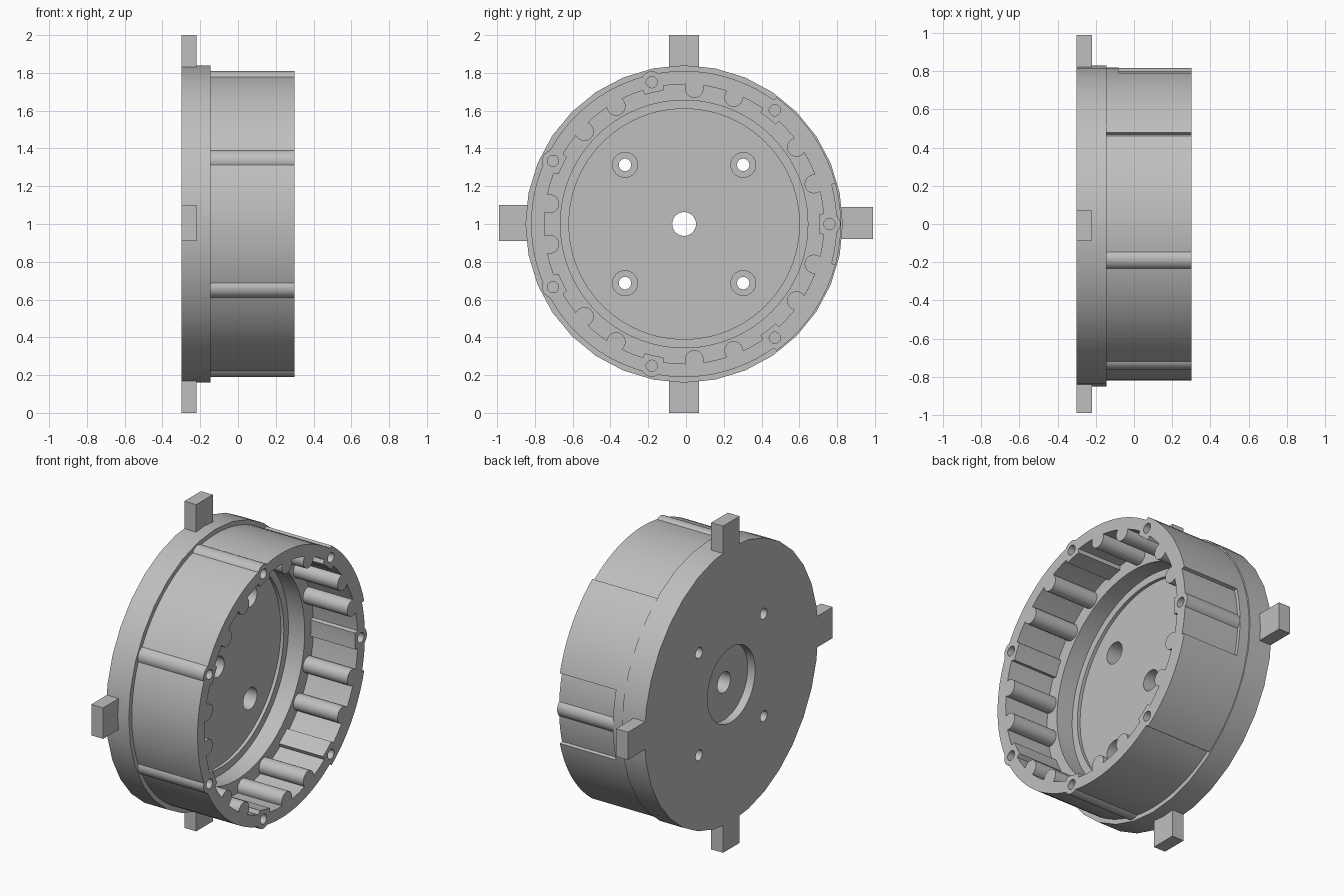
import bpy, bmesh
from math import sin, cos, pi, radians

if "Cube" in bpy.data.objects:
    bpy.data.objects.remove(bpy.data.objects["Cube"], do_unlink=True)

CY, CZ = -0.01, 1.0          # centre of the round housing
BACK, RIM = -0.3, 0.3        # ends along x

grey = bpy.data.materials.new("plain grey")
grey.use_nodes = True
grey.diffuse_color = (0.52, 0.52, 0.52, 1)
grey.node_tree.nodes["Principled BSDF"].inputs["Base Color"].default_value = grey.diffuse_color


def polar(r, a, y=0, z=0):
    return (y + r * cos(a), z + r * sin(a))


def circle(r, n, y=0, z=0):
    return [polar(r, 2 * pi * i / n, y, z) for i in range(n)]


def sector(r0, r1, half, n):
    angles = [half * (2 * i / n - 1) for i in range(n + 1)]
    return [polar(r1, a) for a in angles] + [polar(r0, a) for a in reversed(angles)]


def prism(name, profile, x0, x1):
    """Extrude a (y, z) profile along x."""
    bm = bmesh.new()
    ends = [[bm.verts.new((x, CY + y, CZ + z)) for y, z in profile] for x in (x0, x1)]
    for ring in ends:
        bm.faces.new(ring)
    n = len(profile)
    for i in range(n):
        j = (i + 1) % n
        bm.faces.new((ends[0][i], ends[0][j], ends[1][j], ends[1][i]))
    bmesh.ops.recalc_face_normals(bm, faces=bm.faces)
    me = bpy.data.meshes.new(name)
    bm.to_mesh(me)
    bm.free()
    me.materials.append(grey)
    ob = bpy.data.objects.new(name, me)
    bpy.context.collection.objects.link(ob)
    return ob


def combine(target, tool, operation):
    mod = target.modifiers.new("combine", 'BOOLEAN')
    mod.operation = operation
    mod.solver = 'EXACT'
    mod.object = tool
    bpy.context.view_layer.objects.active = target
    bpy.ops.object.modifier_apply(modifier=mod.name)
    bpy.data.objects.remove(tool, do_unlink=True)


def add(profile, x0, x1):
    combine(housing, prism("addition", profile, x0, x1), 'UNION')


def cut(profile, x0, x1):
    combine(housing, prism("cutter", profile, x0, x1), 'DIFFERENCE')


# Faceted flange, round shell, thick side pad with its notch
housing = prism("housing", circle(0.84, 32), BACK, -0.145)
add(circle(0.81, 128), -0.2, RIM)
add(sector(0.76, 0.83, radians(54), 40), -0.2, RIM)
cut(sector(0.809, 0.95, radians(15), 14), -0.08, RIM + 0.1)

# Seven screw bosses on the outside
STEP = 2 * pi / 21
screws = [polar(0.77, 3 * k * STEP) for k in range(7)]
for y, z in screws:
    add(circle(0.058, 32, y, z), -0.2, RIM)

# Cavity outline: rounded ridges, with flat pads behind the screws
outline = []
for k in range(21):
    a = k * STEP
    if k % 3 == 0:
        outline += [polar(r, a + d) for r, d in
                    ((0.74, -0.075), (0.715, -0.07), (0.715, 0), (0.715, 0.07), (0.74, 0.075))]
    else:
        y, z = polar(0.72, a)
        outline += [polar(0.05, a + pi - radians(112) * (i / 8 - 1), y, z) for i in range(17)]
    outline.append(polar(0.74, a + STEP / 2))
cut(outline, 0, RIM + 0.1)
cut(circle(0.655, 96), -0.11, 0.1)
cut(circle(0.61, 96), -0.13, 0.05)

# Screw holes in the rim
for y, z in screws:
    cut(circle(0.03, 20, y, z), 0.05, RIM + 0.1)

# Counterbored mounting holes in the floor
for sy in (-1, 1):
    for sz in (-1, 1):
        y, z = 0.313 * sy, 0.313 * sz
        cut(circle(0.066, 32, y, z), -0.23, 0)
        cut(circle(0.033, 24, y, z), BACK - 0.1, 0)

# Shaft hole and the recess on the back
cut(circle(0.063, 32), BACK - 0.1, 0)
cut(circle(0.23, 48), BACK - 0.1, -0.25)

# Four locating tabs on the flange
for y0, y1, z0, z1 in ((-0.98, -0.8, -0.09, 0.1), (0.8, 1.0, -0.08, 0.09),
                       (-0.08, 0.08, 0.8, 1.0), (-0.08, 0.08, -1.0, -0.8)):
    add([(y0, z0), (y1, z0), (y1, z1), (y0, z1)], BACK, -0.22)

bpy.ops.object.select_all(action='DESELECT')
housing.select_set(True)
bpy.context.view_layer.objects.active = housing
bpy.ops.object.shade_smooth_by_angle(angle=radians(25))
